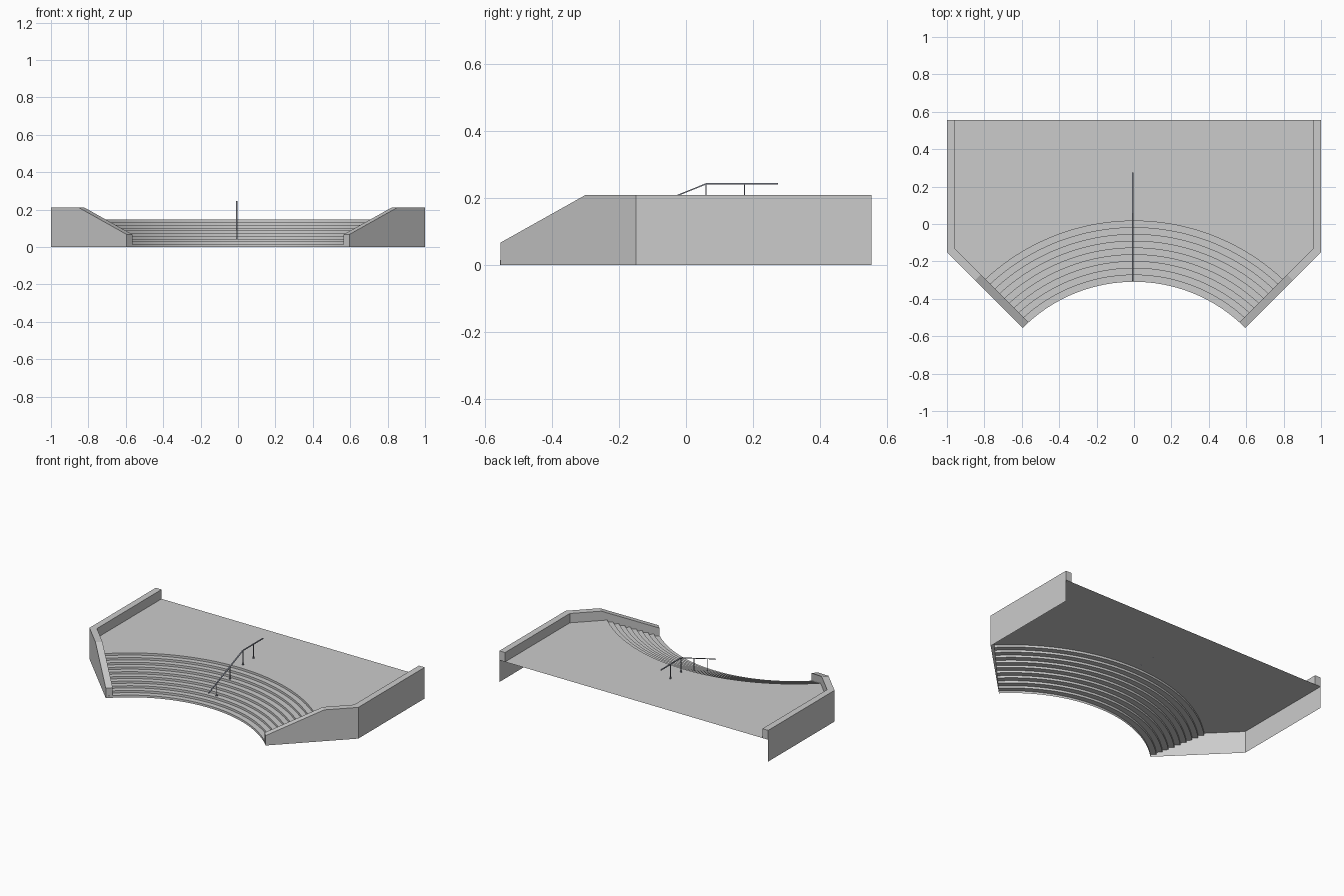
import bpy, bmesh
from math import sin, cos, pi, sqrt
from mathutils import Vector

cube = bpy.data.objects.get("Cube")
if cube:
    bpy.data.objects.remove(cube)


def material(name, rgb):
    m = bpy.data.materials.new(name)
    m.use_nodes = True
    m.diffuse_color = (*rgb, 1)
    m.node_tree.nodes["Principled BSDF"].inputs["Base Color"].default_value = (*rgb, 1)
    return m


concrete = material("light grey concrete", (0.6, 0.6, 0.6))
metal = material("blue grey metal", (0.25, 0.27, 0.33))


def make(name, faces, mat, smooth=False):
    """Object from a list of faces, each a list of points."""
    bm = bmesh.new()
    for f in faces:
        bm.faces.new([bm.verts.new(p) for p in f])
    bmesh.ops.remove_doubles(bm, verts=bm.verts, dist=1e-5)
    me = bpy.data.meshes.new(name)
    bm.to_mesh(me)
    bm.free()
    me.materials.append(mat)
    ob = bpy.data.objects.new(name, me)
    bpy.context.collection.objects.link(ob)
    if smooth:
        bpy.ops.object.select_all(action="DESELECT")
        ob.select_set(True)
        bpy.context.view_layer.objects.active = ob
        bpy.ops.object.shade_smooth_by_angle(angle=0.5)
    return ob


# Main dimensions
BACK, FLOOR, WALL, THICK = 0.555, 0.147, 0.21, 0.043
CENTRE = -1.15                      # y of the arc centre
R_IN, R_OUT, RISERS, SEG = 0.841, 1.166, 10, 48
RISE, GOING = FLOOR / RISERS, (R_OUT - R_IN) / (RISERS - 1)
angles = [pi / 4 + pi / 2 * i / SEG for i in range(SEG + 1)]


def arc_point(a, r, z):
    return Vector((r * cos(a), CENTRE + r * sin(a), z))


# Curved steps: stepped profile swept through a quarter turn
profile = []
for k in range(RISERS):
    r = R_IN + k * GOING
    profile += [(r, k * RISE), (r, (k + 1) * RISE)]
faces = []
for a, b in zip(angles, angles[1:]):
    for p, q in zip(profile, profile[1:]):
        faces.append([arc_point(a, *p), arc_point(a, *q), arc_point(b, *q), arc_point(b, *p)])
make("curved_steps", faces, concrete, True)

# Upper platform: from the top arc to the straight back edge
rim = [arc_point(a, R_OUT, FLOOR) for a in angles]
back = [Vector((p.x, BACK, FLOOR)) for p in rim]
faces = [[rim[i], back[i], back[i + 1], rim[i + 1]] for i in range(SEG)]
corner = CENTRE + 1
faces.append([rim[0], (1, corner, FLOOR), (1, BACK, FLOOR), back[0]])
faces.append([rim[-1], back[-1], (-1, BACK, FLOOR), (-1, corner, FLOOR)])
make("platform", faces, concrete)

# Side wall: straight at the back, angled and sloping down at the front
off = THICK / sqrt(2)
outer = [Vector(p) for p in ((1, BACK, WALL), (1, corner, WALL),
                             (0.85, CENTRE + 0.85, WALL), (0.595, -BACK, 0.067))]
inner = [Vector((1 - THICK, BACK, WALL)),
         Vector((1 - THICK, CENTRE + 1 - THICK + 2 * off, WALL))]
inner += [p + Vector((-off, off, 0)) for p in outer[2:]]


def at(p, z):
    return Vector((p.x, p.y, z))


A, B, C, D = outer
a, b, c, d = inner
faces = [[at(A, 0), A, B, at(B, 0)],
         [at(B, 0), B, C, D, at(D, 0)],
         [at(a, FLOOR), at(b, FLOOR), b, a],
         [at(a, FLOOR), a, A, at(A, FLOOR)],
         [at(D, 0), D, d, at(d, 0)]]
for i in range(3):
    faces.append([outer[i], inner[i], inner[i + 1], outer[i + 1]])
# Angled inner face, its lower edge following the steps
edge = [at(b, FLOOR)]
for k in range(RISERS - 1, 0, -1):
    r = R_IN + k * GOING
    x = (-2 * off + sqrt(2 * r * r - 4 * off * off)) / 2
    y = CENTRE + x + 2 * off
    edge += [Vector((x, y, (k + 1) * RISE)), Vector((x, y, k * RISE))]
faces.append(edge + [at(d, RISE), d, c, b])
for name, side in (("left_wall", 1), ("right_wall", -1)):
    mirrored = [[Vector((p[0] * side, p[1], p[2])) for p in (f if side > 0 else f[::-1])]
                for f in faces]
    make(name, mirrored, concrete)


# Handrail
RAIL_X, RAIL_Z, BEND, SLOPE = -0.006, 0.243, 0.06, 0.405


def rail_height(y):
    return RAIL_Z - max(0, BEND - y) * SLOPE


def box(x, y, z0, z1, w):
    lo = [Vector((x + i * w / 2, y + j * w / 2, z0)) for i, j in ((-1, -1), (1, -1), (1, 1), (-1, 1))]
    hi = [at(p, z1) for p in lo]
    return [lo[::-1], hi] + [[lo[i], lo[(i + 1) % 4], hi[(i + 1) % 4], hi[i]] for i in range(4)]


# Rail bar: flat section following the bend
rings = []
for y in (-0.305, BEND, 0.275):
    z = rail_height(y)
    rings.append([Vector((RAIL_X + i * 0.004, y, z + j * 0.002))
                  for i, j in ((-1, -1), (1, -1), (1, 1), (-1, 1))])
faces = [rings[0], rings[-1][::-1]]
for p, q in zip(rings, rings[1:]):
    faces += [[p[i], q[i], q[(i + 1) % 4], p[(i + 1) % 4]] for i in range(4)]
make("handrail_bar", faces, metal)

# Posts with small feet standing on the treads
faces, feet = [], []
for y in (-0.217, -0.075, BEND, 0.175):
    steps = min(RISERS, int((y - CENTRE - R_IN) / GOING) + 1)
    base = steps * RISE
    faces += box(RAIL_X, y, base, rail_height(y) - 0.001, 0.004)
    feet += box(RAIL_X, y, base, base + 0.006, 0.009)
make("handrail_posts", faces, metal)
make("handrail_feet", feet, metal)
